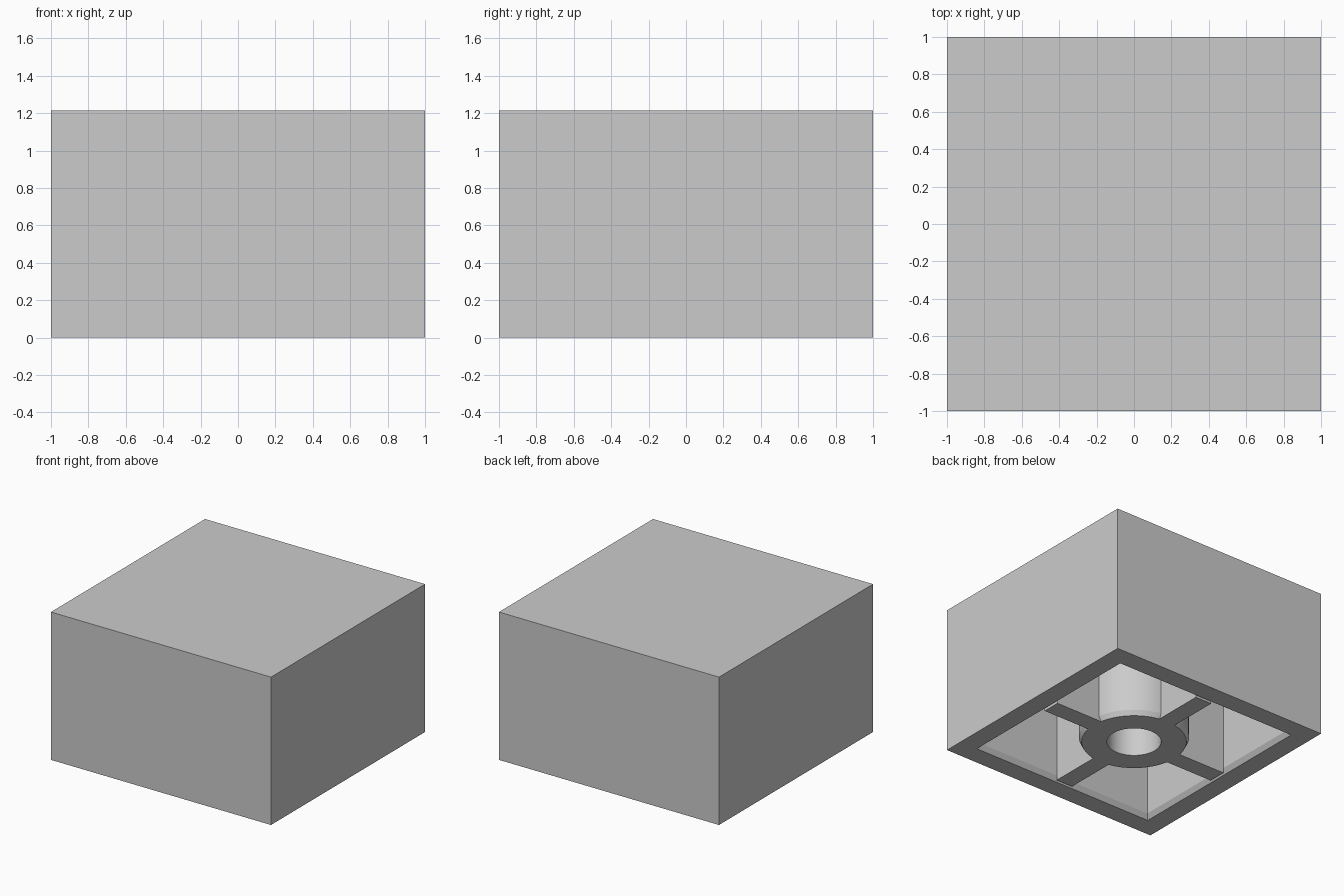
import bpy
import bmesh
from math import cos, sin, pi, sqrt

if "Cube" in bpy.data.objects:
    bpy.data.objects.remove(bpy.data.objects["Cube"], do_unlink=True)

HEIGHT = 1.215
CEILING = 1.07      # underside of the roof
INNER = 0.815       # half width of the cavity
CHAMFER = 0.04

grey = bpy.data.materials.new("light_grey")
grey.use_nodes = True
grey.diffuse_color = (0.6, 0.6, 0.6, 1)
grey.node_tree.nodes["Principled BSDF"].inputs["Base Color"].default_value = (0.6, 0.6, 0.6, 1)


def finish(bm, name):
    bmesh.ops.recalc_face_normals(bm, faces=bm.faces)
    mesh = bpy.data.meshes.new(name)
    bm.to_mesh(mesh)
    bm.free()
    mesh.materials.append(grey)
    obj = bpy.data.objects.new(name, mesh)
    bpy.context.collection.objects.link(obj)
    return obj


def loft(name, profile, sides, closed):
    """Sweep a (radius, z) profile around z; cap the ends or join them."""
    bm = bmesh.new()
    rings = []
    for r, z in profile:
        angles = [2 * pi * (i + 0.5) / sides for i in range(sides)]
        rings.append([bm.verts.new((r * cos(a), r * sin(a), z)) for a in angles])
    pairs = list(zip(rings, rings[1:]))
    if closed:
        pairs.append((rings[-1], rings[0]))
    else:
        bm.faces.new(rings[0])
        bm.faces.new(rings[-1])
    for a, b in pairs:
        for i in range(sides):
            j = (i + 1) % sides
            bm.faces.new((a[i], a[j], b[j], b[i]))
    return finish(bm, name)


# Hollow square shell with a chamfered opening underneath
shell = [(1, HEIGHT), (1, 0), (0.84, 0), (INNER, CHAMFER), (INNER, CEILING)]
loft("shell", [(h * sqrt(2), z) for h, z in shell], 4, False)

# Central tube hanging from the roof
tube = loft("central_tube", [(0.415, CEILING), (0.415, CHAMFER), (0.395, 0),
                             (0.204, 0), (0.204, CEILING)], 48, True)
bpy.ops.object.select_all(action='DESELECT')
tube.select_set(True)
bpy.context.view_layer.objects.active = tube
bpy.ops.object.shade_smooth_by_angle(angle=pi / 9)

# Four ribs joining the tube to the walls
START = 0.32
for k, side in enumerate(("left", "back", "right", "front")):
    bm = bmesh.new()
    bmesh.ops.create_cube(bm, size=1)
    bmesh.ops.scale(bm, vec=(INNER - START, 0.15, CEILING), verts=bm.verts)
    bmesh.ops.translate(bm, vec=((INNER + START) / 2, 0, CEILING / 2), verts=bm.verts)
    rib = finish(bm, side + "_rib")
    rib.rotation_euler.z = k * pi / 2
